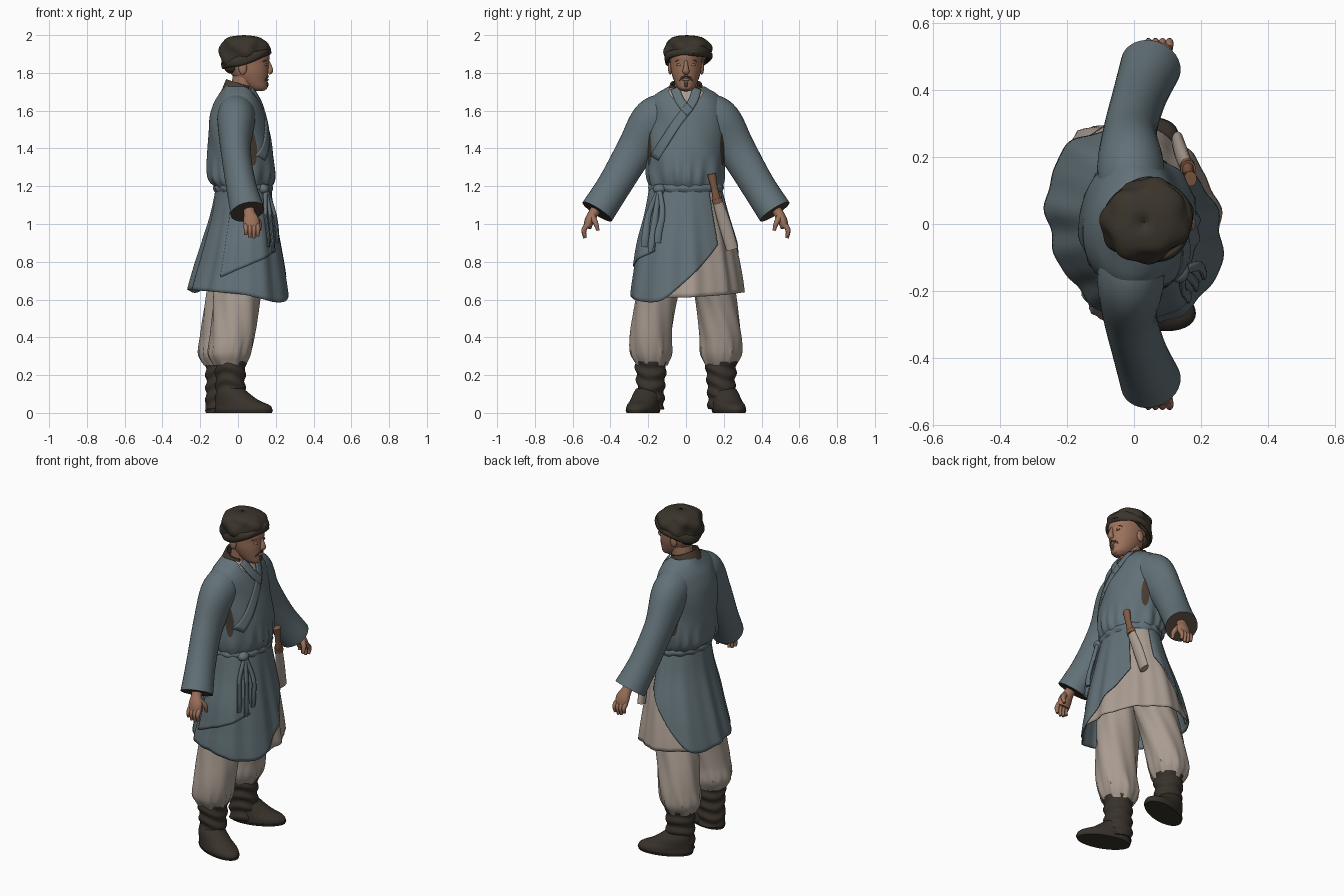
import bpy, bmesh, math
from mathutils import Vector

cube = bpy.data.objects.get("Cube")
if cube:
    bpy.data.objects.remove(cube, do_unlink=True)


def material(name, r, g, b):
    m = bpy.data.materials.new(name)
    m.use_nodes = True
    m.diffuse_color = (r, g, b, 1)
    bsdf = m.node_tree.nodes["Principled BSDF"]
    bsdf.inputs["Base Color"].default_value = (r, g, b, 1)
    bsdf.inputs["Roughness"].default_value = 0.9
    return m


BLUE = material("blue grey cloth", .122, .165, .184)
BEIGE = material("beige linen", .4, .335, .285)
DARK = material("dark wrap cloth", .042, .034, .024)
BOOT = material("boot leather", .04, .032, .024)
SKIN = material("skin", .33, .165, .105)
WOOD = material("reddish brown wood", .22, .1, .055)
TRIM = material("brown lining", .065, .047, .033)
HAIR = material("dark brown hair", .06, .037, .027)


def sample(table, t):
    """Smooth interpolation of rows sorted by rising first value."""
    t = min(max(t, table[0][0]), table[-1][0])
    i = max(k for k in range(len(table) - 1) if table[k][0] <= t)
    a, b = table[i], table[i + 1]
    h = b[0] - a[0]
    u = (t - a[0]) / h
    before, after = table[max(i - 1, 0)], table[min(i + 2, len(table) - 1)]
    out = []
    for k in range(1, len(a)):
        m0 = (b[k] - before[k]) / (b[0] - before[0]) * h
        m1 = (after[k] - a[k]) / (after[0] - a[0]) * h
        out.append((1 + 2*u) * (1-u)**2 * a[k] + u * (1-u)**2 * m0
                   + u*u * (3 - 2*u) * b[k] + u*u * (u-1) * m1)
    return out


def make(name, bm, mats, solid=0):
    me = bpy.data.meshes.new(name)
    bm.to_mesh(me)
    bm.free()
    for m in mats:
        me.materials.append(m)
    me.shade_smooth()
    me.set_sharp_from_angle(angle=math.radians(50))
    ob = bpy.data.objects.new(name, me)
    bpy.context.collection.objects.link(ob)
    if solid:
        mod = ob.modifiers.new("thickness", 'SOLIDIFY')
        mod.thickness = solid
    return ob


def grid(bm, rows):
    vs = [[bm.verts.new(p) for p in r] for r in rows]
    for r, s in zip(vs, vs[1:]):
        for i in range(len(r) - 1):
            bm.faces.new((r[i], s[i], s[i+1], r[i+1]))


def sheet(name, rings, mat, top, bottom, t0=0, t1=360, off=0, fold=None, n=72, m=24, solid=0):
    """Cloth or body shell around z; rings are (z, cx, cy, rx, ry), angle 0 faces +x."""
    rows = []
    for j in range(m + 1):
        row = []
        for i in range(n + 1):
            deg = t0 + (t1 - t0) * i / n
            a = math.radians(deg)
            hi = top(deg) if callable(top) else top
            lo = bottom(deg) if callable(bottom) else bottom
            z = hi + (lo - hi) * j / m
            cx, cy, rx, ry = sample(rings, z)
            d = off + (fold(a, z) if fold else 0)
            row.append((cx + (rx + d) * math.cos(a), cy + (ry + d) * math.sin(a), z))
        rows.append(row)
    bm = bmesh.new()
    grid(bm, rows)
    bmesh.ops.remove_doubles(bm, verts=bm.verts, dist=1e-5)
    return make(name, bm, [mat], solid)


def tube(name, pts, mat, n=16, sub=5, end=None):
    """Loft along (x, y, z, ru, rv); ru lies along x as far as possible."""
    table = [(k,) + p for k, p in enumerate(pts)]
    steps = (len(pts) - 1) * sub
    path = [sample(table, k / sub) for k in range(steps + 1)]
    bm = bmesh.new()
    rings = []
    for k, p in enumerate(path):
        d = (Vector(path[min(k+1, steps)][:3]) - Vector(path[max(k-1, 0)][:3])).normalized()
        ref = Vector((1, 0, 0)) if abs(d.x) < .9 else Vector((0, 1, 0))
        u = (ref - d * ref.dot(d)).normalized()
        v = d.cross(u)
        rings.append([bm.verts.new(Vector(p[:3]) + u * p[3] * math.cos(a) + v * p[4] * math.sin(a))
                      for a in (math.tau * i / n for i in range(n))])
    for r, s in zip(rings, rings[1:]):
        for i in range(n):
            bm.faces.new((r[i], r[(i+1) % n], s[(i+1) % n], s[i]))
    bm.faces.new(rings[0][::-1])
    cap = bm.faces.new(rings[-1])
    if end:
        cap.material_index = 1
    bmesh.ops.recalc_face_normals(bm, faces=bm.faces)
    return make(name, bm, [mat] + ([end] if end else []))


def ball(name, loc, size, mat):
    bm = bmesh.new()
    bmesh.ops.create_uvsphere(bm, u_segments=20, v_segments=12, radius=1)
    for v in bm.verts:
        v.co = Vector(a * b for a, b in zip(v.co, size)) + Vector(loc)
    return make(name, bm, [mat])


# Torso with open neckline and shirt under it
TORSO = [(1.15, .027, 0, .14, .182), (1.19, .027, 0, .145, .188), (1.225, .018, 0, .17, .2),
         (1.28, .016, 0, .178, .207), (1.4, .012, 0, .172, .206), (1.55, -.002, 0, .151, .205),
         (1.64, -.002, 0, .124, .197), (1.69, 0, 0, .097, .16), (1.72, 0, 0, .08, .108), (1.745, -.002, 0, .066, .075)]


def torso_fold(a, z):
    low = max(0, 1 - abs(z - 1.25) / .12)
    return .006 * low * math.sin(16*a + 2*math.sin(3*a)) + .003 * math.sin(5*a + 22*z)


sheet("tunic_body", TORSO, BLUE, lambda t: 1.728 - .09 * max(0, math.cos(math.radians(t)))**5, 1.17,
      fold=torso_fold, n=112, m=36)
sheet("undershirt", TORSO, BEIGE, 1.72, 1.5, -60, 60, off=-.01)


def lapel(name, pts):
    table = [(k,) + p for k, p in enumerate(pts)]
    rows = []
    for k in range(25):
        t = k / 24 * (len(pts) - 1)
        y, z = sample(table, t)
        if t < len(pts) - 1.05:
            y2, z2 = sample(table, t + .05)
            d = Vector((y2 - y, z2 - z)).normalized()
        row = []
        for w in (-.024, -.012, 0, .012, .024):
            yy, zz = y - d.y * w, z + d.x * w
            cx, cy, rx, ry = sample(TORSO, zz)
            row.append((cx + .007 + rx * math.sqrt(max(.02, 1 - (yy / ry)**2)), yy, zz))
        rows.append(row)
    bm = bmesh.new()
    grid(bm, rows)
    make(name, bm, [BLUE], .008)


lapel("right_lapel", [(-.06, 1.72), (-.03, 1.65), (.02, 1.59)])
lapel("left_lapel", [(.06, 1.72), (.03, 1.64), (-.06, 1.52), (-.17, 1.35)])
sheet("back_collar", [(1.66, .0, 0, .1, .105), (1.72, .0, 0, .082, .09), (1.77, .012, 0, .073, .077)],
      TRIM, lambda t: 1.745 - .022 * math.cos(math.radians(t)), 1.68, 45, 315, solid=.01)

# Skirt layers
SKIRT = [(.55, 0, .01, .278, .308), (.65, .002, .01, .262, .301), (.75, .008, .01, .24, .286),
         (.9, .018, .006, .205, .26), (1.05, .026, .004, .17, .22), (1.2, .027, 0, .143, .187)]
HEM = [(80, .98), (105, .82), (135, .65), (180, .655), (270, .63), (330, .59), (362, .72), (400, .89)]


def skirt_fold(a, z):
    k = min(1, (1.2 - z) / .4)
    return (.006 * math.sin(9*a + 1.2*math.sin(2*a)) + .003 * math.sin(17*a) - .016 * math.sin(2*a)) * k


sheet("under_skirt", SKIRT, BEIGE, 1.19, lambda t: .612 + .0003 * max(0, t), -35, 142,
      off=-.01, fold=skirt_fold, solid=.006)
sheet("tunic_skirt", SKIRT, BLUE, 1.2, lambda t: sample(HEM, t)[0], 80, 400,
      fold=skirt_fold, n=110, m=30, solid=.007)
sheet("side_panel", SKIRT, BLUE, 1.19, lambda t: .72 + (t - 246) * .0018, 246, 322,
      off=.007, fold=skirt_fold, solid=.007)

# Sash, knot and hanging ends
sheet("waist_sash", [(1.17, .027, 0, .149, .192), (1.19, .027, 0, .157, .2), (1.21, .027, 0, .149, .194)],
      BLUE, 1.21, 1.17, fold=lambda a, z: .003 * math.sin(14*a + 60*z), m=8)
ball("sash_knot", (.135, -.14, 1.185), (.03, .035, .027), BLUE)
for k, (y, low) in enumerate([(-.13, .9), (-.165, .85), (-.2, .88)]):
    x = .207 - k * .023
    tube(f"sash_end_{k+1}", [(.145, -.14, 1.19, .012, .012), (x - .015, y + .005, 1.06, .01, .016),
                             (x, y - .015, low + .06, .01, .02), (x, y - .02, low, .008, .018)], BLUE, 10)

# Knife in its sheath
tube("knife_handle", [(.168, .135, 1.265, .019, .023), (.166, .15, 1.19, .015, .018),
                      (.16, .165, 1.12, .018, .023)], WOOD)
tube("knife_guard", [(.161, .163, 1.135, .023, .028), (.159, .17, 1.11, .023, .028)], WOOD)
tube("knife_sheath", [(.158, .17, 1.11, .017, .027), (.143, .205, 1, .02, .033),
                      (.13, .245, .865, .018, .032)], BEIGE)

# Limbs
for side, s, dx in (("right", -1, 0), ("left", 1, -.052)):
    tube(side + "_sleeve", [(-.005, s*.06, 1.605, .09, .09), (-.01, s*.165, 1.55, .1, .12),
                            (-.012, s*.27, 1.39, .08, .1), (.016, s*.38, 1.205, .08, .09),
                            (.05, s*.47, 1.065, .091, .092)], BLUE, 32, 8, end=TRIM)
    # open underarm seams, in front and behind
    for where, mid in (("front", 68), ("back", 112)):
        half = lambda t, c=s*mid: .1 * math.sqrt(max(0, 1 - ((t - c) / 8)**2))
        sheet(f"{side}_{where}_underarm_lining", TORSO, TRIM, lambda t: 1.41 + half(t),
              lambda t: 1.41 - half(t), s*mid - 8, s*mid + 8, off=.004, fold=torso_fold, n=12)
    tube(side + "_palm", [(.055, s*.46, 1.1, .032, .03), (.06, s*.488, 1.06, .03, .027),
                          (.07, s*.51, 1.02, .042, .026), (.074, s*.523, .98, .04, .021)], SKIN)
    for k, length in enumerate((.05, .06, .056, .042)):
        x = .104 - k * .021
        tube(f"{side}_finger_{k+1}", [(x, s*.522, .995, .012, .014), (x + .002, s*.54, .97, .012, .014),
                                      (x, s*.536, .985 - length, .008, .009)], SKIN, 10)
    tube(side + "_thumb", [(.085, s*.497, 1.04, .018, .018), (.112, s*.478, 1.005, .014, .014),
                           (.114, s*.466, .965, .008, .009)], SKIN, 10)

    legs = [(.25, -.045, .182, .08, .08), (.27, -.045, .183, .094, .09), (.31, -.045, .185, .112, .108),
            (.4, -.03, .185, .117, .11), (.55, -.014, .166, .122, .108), (.7, 0, .14, .125, .11),
            (.9, .01, .105, .11, .1)]
    sheet(side + "_trouser_leg", [(z, x + dx * min(1, (.95 - z) / .45), s*y, a, b) for z, x, y, a, b in legs],
          BEIGE, .9, .25, n=48, m=36,
          fold=lambda a, z: .004*math.sin(7*a + 14*z) + .004*max(0, 1 - abs(z-.32)/.1)*math.sin(15*a))

    shaft = [(.02, .0, 0, .078, .068), (.1, 0, 0, .08, .07), (.18, 0, 0, .078, .076), (.285, .0, 0, .084, .086)]
    foot = [(0, .075, 0, .148, .07), (.015, .075, 0, .158, .078), (.04, .068, 0, .15, .077),
            (.065, .04, 0, .12, .074), (.1, .015, 0, .092, .07), (.13, 0, 0, .07, .06)]
    cuffs = lambda a, z: .005 * math.sin(95*z + 1.5*math.sin(a) + 1.2*math.cos(2*a))
    parts = [sheet(side + "_boot_shaft", shaft, BOOT, .27, .02, fold=cuffs, n=40, m=36, solid=.006),
             sheet(side + "_boot_foot", foot, BOOT, .13, 0, n=40),
             tube(side + "_boot_sole", [(.075, 0, 0, .155, .075), (.075, 0, .014, .16, .08)], BOOT, 40, 1)]
    for ob, y in zip(parts, (.186, .203, .203)):
        ob.location = (-.04 + dx, s*y, 0)
        ob.rotation_euler.z = s * math.radians(19)

# Head and face
HEAD = [(1.703, .105, 0, .025, .02), (1.715, .1, 0, .052, .04), (1.75, .078, 0, .077, .06),
        (1.8, .06, 0, .1, .077), (1.85, .048, 0, .115, .083), (1.9, .04, 0, .125, .086), (1.96, .04, 0, .08, .06)]
sheet("head", HEAD, SKIN, 1.96, 1.703, n=48)
ball("chin", (.118, 0, 1.725), (.038, .035, .022), SKIN)
tube("neck", [(-.01, 0, 1.58, .075, .075), (.015, 0, 1.68, .062, .062), (.035, 0, 1.79, .06, .062)], SKIN, 24)
tube("nose", [(.155, 0, 1.865, .01, .009), (.166, 0, 1.835, .013, .012), (.17, 0, 1.81, .015, .018),
              (.16, 0, 1.797, .01, .014)], SKIN)
ball("lips", (.153, 0, 1.764), (.01, .022, .007), SKIN)
tube("goatee", [(.152, 0, 1.752, .006, .008), (.154, 0, 1.735, .007, .012), (.146, 0, 1.715, .004, .006)], HAIR, 10)
for side, s in (("right", -1), ("left", 1)):
    ball(side + "_ear", (.025, s*.084, 1.825), (.022, .011, .034), SKIN)
    ball(side + "_eyelid", (.147, s*.034, 1.843), (.008, .017, .008), SKIN)
    ball(side + "_eye", (.15, s*.034, 1.838), (.005, .012, .002), HAIR)
    tube(side + "_eyebrow", [(.157, s*.016, 1.862, .002, .003), (.151, s*.038, 1.868, .002, .003),
                             (.134, s*.058, 1.86, .002, .002)], HAIR, 8)
    tube(side + "_moustache", [(.161, s*.002, 1.783, .003, .004), (.153, s*.022, 1.774, .004, .005),
                               (.14, s*.036, 1.755, .002, .003)], HAIR, 8)
ball("nape_hair", (-.03, 0, 1.835), (.045, .07, .04), HAIR)

# Head wrap: gathered cloth over a twisted band
WRAP = [(1.8, .03, .008, .09, .09), (1.86, .034, .008, .12, .112), (1.91, .038, .01, .129, .125),
        (1.955, .037, .01, .12, .117), (1.985, .032, .006, .09, .088), (1.996, .03, .004, .05, .05),
        (2, .03, .004, .001, .001)]


def wrap_fold(a, z):
    fade = min(1, (2 - z) / .04)
    return fade * (.006 * math.sin(4*a + 50*z) + .004 * math.sin(7*a - 30*z) + .006 * math.sin(2*a + .6))


sheet("head_wrap", WRAP, DARK, 2, lambda t: 1.86 + .045 * math.cos(math.radians(t)), n=96, m=36,
      fold=wrap_fold, solid=.01)
rows = []
for j in range(13):
    b = math.tau * j / 12
    rows.append([])
    for i in range(81):
        a = -math.tau * i / 80
        z = 1.88 + .036 * math.cos(a) + .008 * math.sin(a)
        cx, cy, rx, ry = sample(WRAP, z)
        o = (.012 + .003 * math.sin(5*a)) * math.cos(b) - .004
        z += (.024 + .005 * math.sin(3*a)) * math.sin(b)
        rows[-1].append((cx + (rx + o) * math.cos(a), cy + (ry + o) * math.sin(a), z))
bm = bmesh.new()
grid(bm, rows)
bmesh.ops.remove_doubles(bm, verts=bm.verts, dist=1e-5)
make("wrap_band", bm, [DARK])
